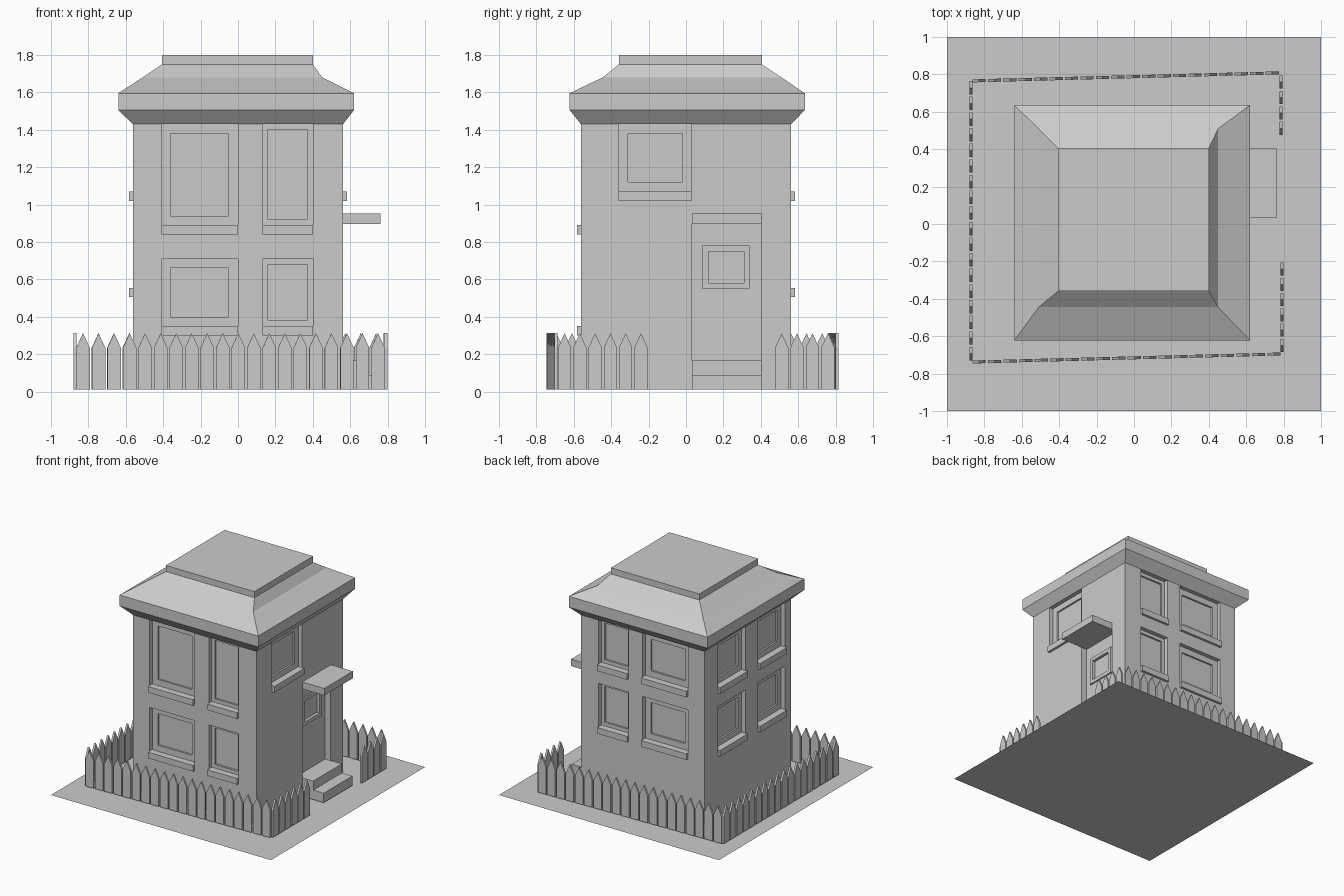
import bpy, bmesh
from mathutils import Vector

if "Cube" in bpy.data.objects:
    bpy.data.objects.remove(bpy.data.objects["Cube"])

WALL = 0.562      # half width of the house
BASE = 0.012      # height at which things sit on the plot


def finish(name, bm):
    bmesh.ops.recalc_face_normals(bm, faces=bm.faces)
    me = bpy.data.meshes.new(name)
    bm.to_mesh(me)
    bm.free()
    ob = bpy.data.objects.new(name, me)
    bpy.context.collection.objects.link(ob)
    return ob


def add_box(bm, lo, hi):
    lo, hi = Vector(lo), Vector(hi)
    geom = bmesh.ops.create_cube(bm, size=1)["verts"]
    for v in geom:
        v.co = Vector([(a + b) / 2 + c * (b - a) for a, b, c in zip(lo, hi, v.co)])


def wall_box(bm, side, u0, u1, z0, z1, d0, d1):
    """Box on a wall: u along the wall, d outward from its surface."""
    a, b = WALL + d0, WALL + d1
    if side in ("front", "left"):
        a, b = -b, -a
    if side in ("front", "back"):
        add_box(bm, (u0, a, z0), (u1, b, z1))
    else:
        add_box(bm, (a, u0, z0), (b, u1, z1))


# ground plot
bm = bmesh.new()
bmesh.ops.create_grid(bm, x_segments=1, y_segments=1, size=1)
finish("ground", bm)

# windows: side, u range, z range of the opening
windows = []
for u0, u1 in ((-0.41, 0.0), (0.13, 0.40)):
    windows += [("front", u0, u1, 0.35, 0.71), ("front", u0, u1, 0.89, 1.44),
                ("back", u0, u1, 0.555, 0.91), ("back", u0, u1, 1.07, 1.44)]
for u0, u1 in ((0.03, 0.39), (-0.48, -0.13)):
    windows += [("left", u0, u1, 0.555, 0.91), ("left", u0, u1, 1.07, 1.44)]
windows.append(("right", -0.36, 0.03, 1.07, 1.44))

# cutters for the recesses and panes, plus the window sills
recess, pane, sills = bmesh.new(), bmesh.new(), bmesh.new()
for side, u0, u1, z0, z1 in windows:
    m = 0.05 if u1 - u0 > 0.3 else 0.03
    wall_box(recess, side, u0, u1, z0, z1, -0.035, 0.1)
    wall_box(pane, side, u0 + m, u1 - m, z0 + m, min(z1, 1.43) - m, -0.05, 0.1)
    wall_box(sills, side, u0, u1, z0 - 0.05, z0, -0.03, 0.02)
finish("window_sills", sills)

# doorway recess with a framed door window
wall_box(recess, "right", 0.032, 0.40, 0.10, 0.91, -0.05, 0.1)
wall_box(pane, "right", 0.12, 0.31, 0.58, 0.75, -0.062, 0.1)

# house body
bm = bmesh.new()
add_box(bm, (-WALL, -WALL, BASE), (WALL, WALL, 1.43))
body = finish("house_body", bm)
for label, cut in (("recess_cutter", recess), ("pane_cutter", pane)):
    cutter = finish(label, cut)
    cutter.hide_render = True
    mod = body.modifiers.new(label, "BOOLEAN")
    mod.operation, mod.solver, mod.object = "DIFFERENCE", "EXACT", cutter
    bpy.context.view_layer.objects.active = body
    bpy.ops.object.modifier_apply(modifier=mod.name)
    bpy.data.objects.remove(cutter)

# frame round the door window
bm = bmesh.new()
for u0, u1, z0, z1 in ((0.085, 0.12, 0.55, 0.78), (0.31, 0.34, 0.55, 0.78),
                       (0.12, 0.31, 0.55, 0.58), (0.12, 0.31, 0.75, 0.78)):
    wall_box(bm, "right", u0, u1, z0, z1, -0.055, -0.038)
finish("door_window_frame", bm)

# canopy and steps
for name, z0, z1, d0, d1 in (("door_canopy", 0.895, 0.952, -0.05, 0.20),
                             ("upper_step", BASE, 0.165, -0.055, 0.10),
                             ("lower_step", BASE, 0.09, 0.10, 0.195)):
    bm = bmesh.new()
    wall_box(bm, "right", 0.032, 0.403, z0, z1, d0, d1)
    finish(name, bm)

# roof: flared eave, band, slopes (kinked on front and right) and flat cap
rings = [(-WALL, WALL, -WALL, WALL, 1.43), (-0.64, 0.62, -0.622, 0.635, 1.505),
         (-0.64, 0.62, -0.622, 0.635, 1.595), (-0.51, 0.45, -0.445, 0.51, 1.68),
         (-0.405, 0.40, -0.358, 0.405, 1.75), (-0.405, 0.40, -0.358, 0.405, 1.80)]
bm = bmesh.new()
loops = [[bm.verts.new(p) for p in ((x0, y0, z), (x1, y0, z), (x1, y1, z), (x0, y1, z))]
         for x0, x1, y0, y1, z in rings]
for a, b in zip(loops, loops[1:]):
    for i in range(4):
        j = (i + 1) % 4
        bm.faces.new((a[i], a[j], b[j], b[i]))
bm.faces.new(loops[0][::-1])
bm.faces.new(loops[-1])
finish("roof", bm)


# picket fence runs
def fence(name, start, end, count):
    s, e = Vector((*start, 0)), Vector((*end, 0))
    step = (e - s) / count
    along = step.normalized()
    out = Vector((-along.y, along.x, 0)) * 0.008
    w = step.length * 0.43
    outline = ((-w, BASE), (w, BASE), (w, 0.235), (0, 0.312), (-w, 0.235))
    bm = bmesh.new()
    for i in range(count):
        c = s + step * (i + 0.5)
        front = bm.faces.new([bm.verts.new(c - out + along * u + Vector((0, 0, z)))
                              for u, z in outline])
        new = bmesh.ops.extrude_face_region(bm, geom=[front], use_keep_orig=True)["geom"]
        for v in new:
            if isinstance(v, bmesh.types.BMVert):
                v.co += out * 2
    finish(name, bm)


fence("front_fence", (-0.87, -0.738), (0.79, -0.695), 20)
fence("back_fence", (-0.87, 0.765), (0.78, 0.808), 20)
fence("left_fence", (-0.872, -0.735), (-0.872, 0.77), 18)
fence("right_fence_front", (0.79, -0.69), (0.79, -0.20), 6)
fence("right_fence_back", (0.785, 0.47), (0.785, 0.80), 4)
